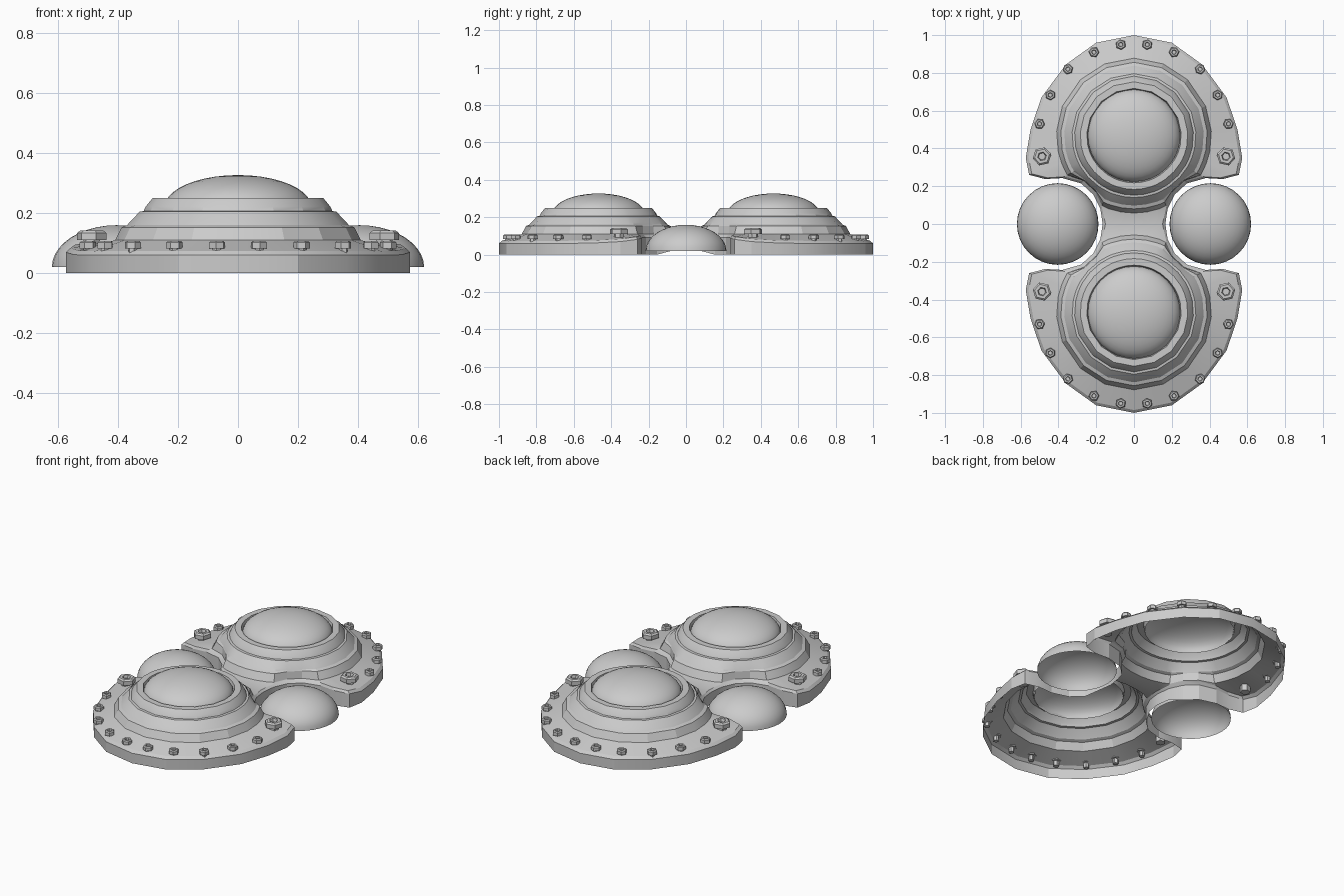
import bpy, bmesh, math

if "Cube" in bpy.data.objects:
    bpy.data.objects.remove(bpy.data.objects["Cube"])

CY = 0.468  # y position of each large dome


def finish(name, bm, mirror=None, angle=25, weld=True):
    if weld:
        bmesh.ops.remove_doubles(bm, verts=bm.verts, dist=0.0005)
    bmesh.ops.recalc_face_normals(bm, faces=bm.faces)
    me = bpy.data.meshes.new(name)
    bm.to_mesh(me)
    bm.free()
    ob = bpy.data.objects.new(name, me)
    bpy.context.collection.objects.link(ob)
    if mirror:
        m = ob.modifiers.new("Mirror", 'MIRROR')
        m.use_axis = mirror
    bpy.context.view_layer.objects.active = ob
    ob.select_set(True)
    if angle:
        bpy.ops.object.shade_smooth_by_angle(angle=math.radians(angle))
    ob.select_set(False)
    return ob


def lathe(bm, profile, n, cx, cy, turn=0.0):
    # revolve (radius, z) points around a vertical axis
    rows = []
    for r, z in profile:
        rows.append([bm.verts.new((cx + r * math.cos(turn + i * math.tau / n),
                                   cy + r * math.sin(turn + i * math.tau / n), z))
                     for i in range(n)] if r > 0 else [bm.verts.new((cx, cy, z))] * n)
    for a, b in zip(rows, rows[1:]):
        for i in range(n):
            j = (i + 1) % n
            q = list(dict.fromkeys((a[i], a[j], b[j], b[i])))
            if len(q) > 2:
                bm.faces.new(q)


def dome_profile(r, h, z, steps=10):
    return [(r * math.cos(i * math.pi / 2 / steps) if i < steps else 0,
             z + h * math.sin(i * math.pi / 2 / steps)) for i in range(steps + 1)]


# Shell: quarter outline (x, y, rim height), lofted up to the stepped dome housing
outline = [(0, 1.0, .06), (.2, .96, .06), (.36, .845, .06), (.49, .67, .06),
           (.548, .5, .062), (.573, .35, .07), (.555, .26, .082), (.47, .238, .088),
           (.38, .243, .09), (.28, .215, .092), (.215, .155, .092), (.178, .08, .09),
           (.166, 0, .088), (.08, 0, .1), (0, 0, .1)]
housing = [(.41, .11), (.388, .153), (.37, .16), (.36, .172), (.328, .205),
           (.315, .207), (.308, .222), (.285, .25), (.25, .25), (.242, .215)]
WAIST = 12

bm = bmesh.new()
columns = []
for i, (x, y, zt) in enumerate(outline):
    dx, dy = x, y - CY
    d = math.hypot(dx, dy)
    ux, uy = dx / d, dy / d
    if i > WAIST:
        rim = [(x, y, zt)] * 3
    elif i == WAIST:
        rim = [(x, y, 0.02), (x, y, zt), (x - .015, 0, zt + .008)]
    else:
        zb = 0.02 if i == WAIST - 1 else 0
        rim = [(x, y, zb), (x, y, zt),
               (x - ux * .015, y - uy * .015, zt + .014)]
    col = list(rim)
    for k, (r, z) in enumerate(housing):
        r = min(r, d - .02 - .004 * k)
        col.append((ux * r, CY + uy * r, z))
    columns.append([bm.verts.new(p) for p in col])
for i, (a, b) in enumerate(zip(columns, columns[1:])):
    for k in range(len(a) - 1):
        if i >= WAIST and k < 2:
            continue
        bm.faces.new((a[k], b[k], b[k + 1], a[k + 1]))
finish("base_shell", bm, (True, True, False), 18)

# Large domes set into the housings
for side, name in ((1, "rear_dome"), (-1, "front_dome")):
    bm = bmesh.new()
    lathe(bm, dome_profile(.245, .107, .22), 32, 0, side * CY)
    finish(name, bm)

# Small domes at the waist
for side, name in ((1, "right_small_dome"), (-1, "left_small_dome")):
    bm = bmesh.new()
    lathe(bm, dome_profile(.216, .14, .02), 32, side * .404, 0)
    finish(name, bm)


# Hex bolts with a recessed socket and a shank through the plate
def bolt(bm, x, y, r, top, head, bottom):
    lathe(bm, [(0, top - head * .5), (r * .38, top - head * .5), (r * .48, top),
               (r * .8, top), (r, top - head * .25), (r, top - head),
               (r * .55, top - head), (r * .55, bottom), (0, bottom)],
          6, x, y, math.atan2(y - CY, x))


bm = bmesh.new()
for x, y in ((.07, .95), (.212, .91), (.35, .82), (.443, .683), (.5, .53)):
    bolt(bm, x, y, .028, .108, .025, .055)
finish("rim_bolts", bm, (True, True, False), 0)

bm = bmesh.new()
bolt(bm, .487, .358, .05, .142, .032, .06)
finish("corner_bolts", bm, (True, True, False), 0)
